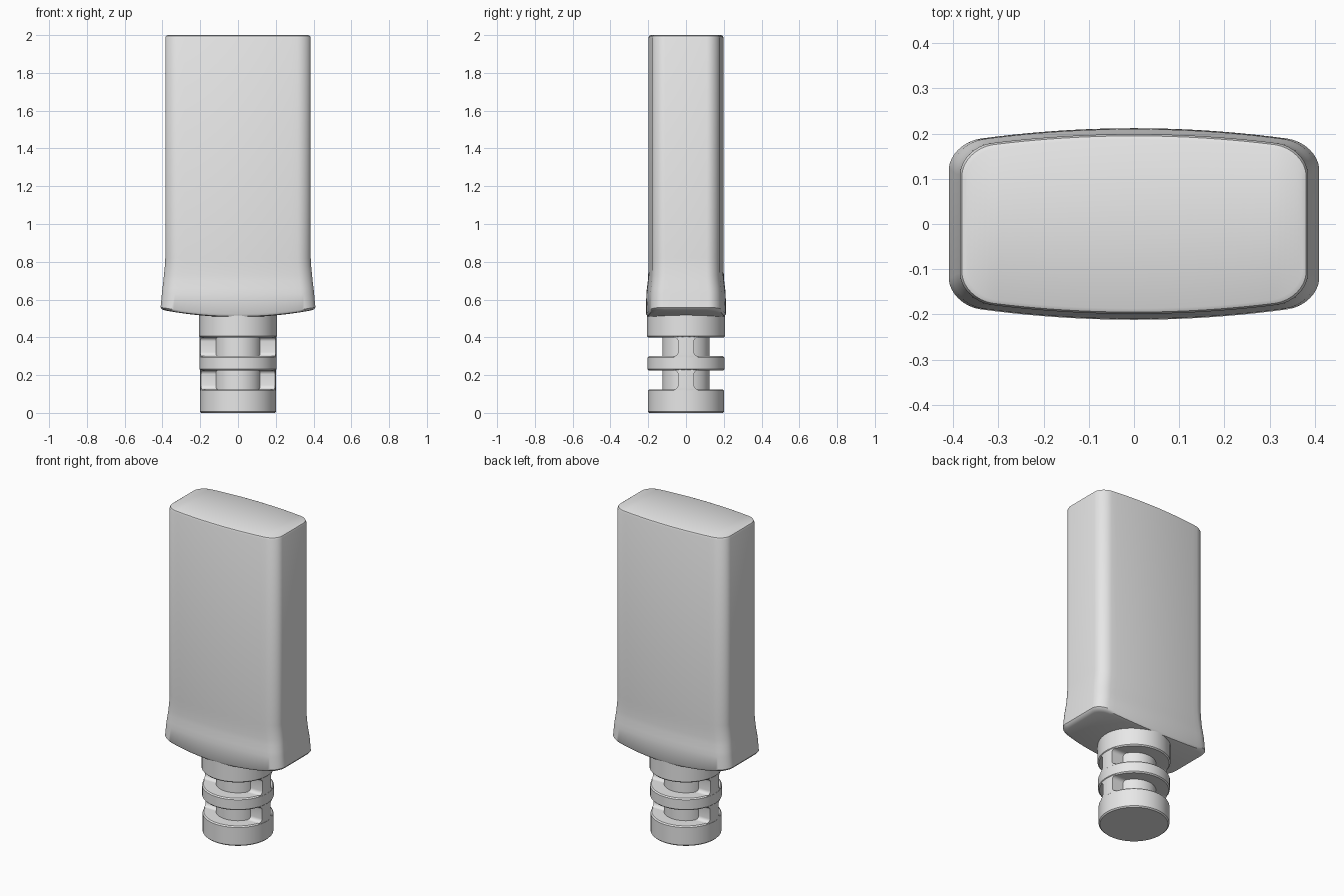
import bpy, bmesh, math

if "Cube" in bpy.data.objects:
    bpy.data.objects.remove(bpy.data.objects["Cube"], do_unlink=True)

grey = bpy.data.materials.new("light_grey_plastic")
grey.use_nodes = True
grey.diffuse_color = (0.8, 0.8, 0.8, 1)
grey.node_tree.nodes["Principled BSDF"].inputs["Base Color"].default_value = (0.8, 0.8, 0.8, 1)


def finish(name, bm):
    bmesh.ops.recalc_face_normals(bm, faces=bm.faces)
    mesh = bpy.data.meshes.new(name)
    bm.to_mesh(mesh)
    bm.free()
    obj = bpy.data.objects.new(name, mesh)
    bpy.context.collection.objects.link(obj)
    mesh.materials.append(grey)
    bpy.ops.object.select_all(action='DESELECT')
    obj.select_set(True)
    bpy.context.view_layer.objects.active = obj
    bpy.ops.object.shade_smooth_by_angle(angle=math.radians(40))
    return obj


def loft(name, halves):
    """Skin stacked sections; each is its +y half, mirrored to -y."""
    bm = bmesh.new()
    rings = []
    for half in halves:
        full = half + [(x, -y, z) for x, y, z in reversed(half)]
        rings.append([bm.verts.new(p) for p in full])
    n = len(rings[0])
    for a, b in zip(rings, rings[1:]):
        for i in range(n):
            j = (i + 1) % n
            bm.faces.new((a[i], a[j], b[j], b[i]))
    # caps made of strips running front to back
    for ring in (rings[0], rings[-1]):
        for i in range(n // 2 - 1):
            bm.faces.new((ring[i], ring[i + 1], ring[n - 2 - i], ring[n - 1 - i]))
    return finish(name, bm)


def body_section(z, hx, hy, lift=0):
    """Rounded rectangle half with bowed long side; ends raised by lift."""
    r, steps, spans = 0.07, 8, 20
    arc = [(hx - r + r * math.cos(a), hy - r + r * math.sin(a))
           for a in (math.pi / 2 * i / steps for i in range(steps + 1))]
    flat = [((hx - r) * (1 - 2 * i / spans), hy) for i in range(1, spans)]
    half = arc + flat + [(-x, y) for x, y in reversed(arc)]
    return [(x, y * (1 - 0.2 * x * x / hy), z + lift * (x / hx) ** 2) for x, y in half]


# Main housing with flared foot and softly rounded ends
loft("housing", [body_section(*s) for s in (
    (0.507, 0.385, 0.187, 0.035), (0.511, 0.402, 0.204, 0.037),
    (0.524, 0.41, 0.212, 0.035), (0.63, 0.403, 0.21), (0.66, 0.4, 0.207),
    (0.7, 0.395, 0.202), (0.73, 0.392, 0.2), (0.78, 0.387, 0.199),
    (0.82, 0.385, 0.199), (1.985, 0.385, 0.199), (1.996, 0.381, 0.195),
    (2.0, 0.373, 0.187))])

# Strain relief: grooved round sleeve turned from a profile
CORE, BEVEL = 0.125, 0.007
bands = ((0.0, 0.125, 0.201), (0.225, 0.3, 0.204), (0.4, 0.53, 0.207))
profile = []
for low, high, r in bands:
    inner = 0 if low == 0 else CORE
    top = 0 if high > 0.5 else CORE
    profile += [(inner, low), (r - BEVEL, low), (r, low + BEVEL),
                (r, high - BEVEL), (r - BEVEL, high), (top, high)]
bm = bmesh.new()
verts = [bm.verts.new((r, 0, z)) for r, z in profile]
edges = [bm.edges.new(pair) for pair in zip(verts, verts[1:])]
bmesh.ops.spin(bm, geom=verts + edges, cent=(0, 0, 0), axis=(0, 0, 1),
               angle=2 * math.pi, steps=64, use_duplicate=False)
bmesh.ops.remove_doubles(bm, verts=bm.verts, dist=0.0001)
finish("strain_relief_sleeve", bm)


# Side ribs bridging each groove, filleted where they meet the bands
def rib_section(z, width, radius):
    return [(radius * math.cos(a), radius * math.sin(a), z)
            for a in (0.0001, math.asin(width / radius) / 2, math.asin(width / radius))] + \
           [(-radius * math.cos(a), radius * math.sin(a), z)
            for a in (math.asin(width / radius), math.asin(width / radius) / 2, 0.0001)]


FILLET = 0.022
for name, low, high, r in (("lower_rib", 0.125, 0.225, 0.202), ("upper_rib", 0.3, 0.4, 0.205)):
    curve = [(FILLET * (1 - math.cos(a)), 0.042 + FILLET * (1 - math.sin(a)))
             for a in (math.pi / 2 * i / 5 for i in range(6))]
    rows = [(low - 0.01, 0.042 + FILLET)]
    rows += [(low + d, w) for d, w in curve]
    rows += [(high - d, w) for d, w in reversed(curve)]
    rows += [(high + 0.01, 0.042 + FILLET)]
    loft(name, [rib_section(z, w, r - 0.0015) for z, w in rows])
